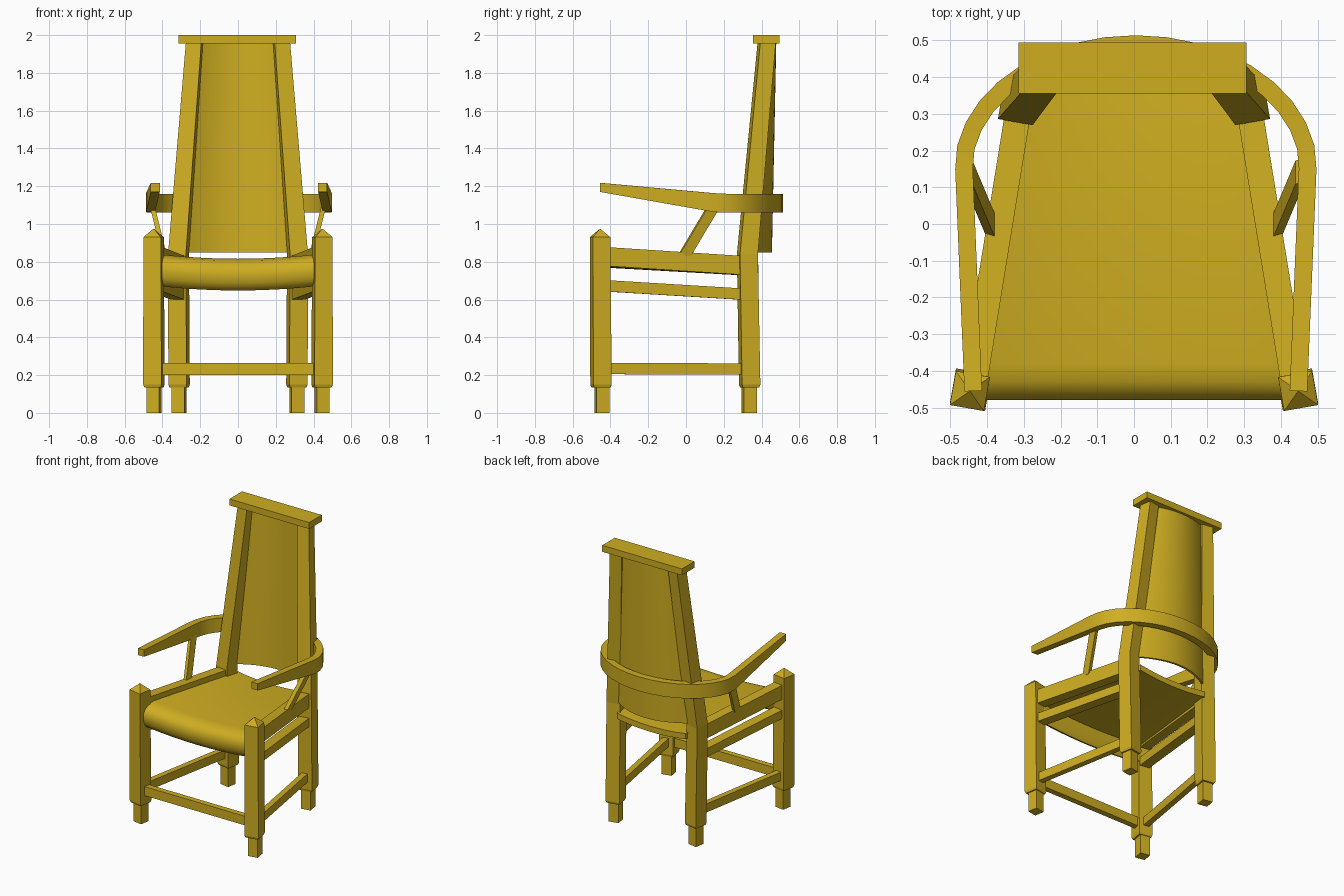
import bpy, bmesh, math
from mathutils import Vector

if "Cube" in bpy.data.objects:
    bpy.data.objects.remove(bpy.data.objects["Cube"])

wood = bpy.data.materials.new("wood")
wood.diffuse_color = (0.62, 0.42, 0.015, 1)
wood.use_nodes = True
wood.node_tree.nodes["Principled BSDF"].inputs["Base Color"].default_value = wood.diffuse_color
TURN = math.radians(-10)   # legs are twisted to follow the tapering seat


def loft(name, rings, mirror=False, smooth=False):
    """Skin a list of equal-length point rings and cap both ends."""
    bm = bmesh.new()
    vs = [[bm.verts.new(p) for p in r] for r in rings]
    n = len(rings[0])
    for a, b in zip(vs, vs[1:]):
        for i in range(n):
            j = (i + 1) % n
            bm.faces.new((a[i], a[j], b[j], b[i]))
    bm.faces.new(vs[0][::-1])
    bm.faces.new(vs[-1])
    bmesh.ops.remove_doubles(bm, verts=bm.verts, dist=1e-5)
    bmesh.ops.recalc_face_normals(bm, faces=bm.faces)
    me = bpy.data.meshes.new(name)
    bm.to_mesh(me)
    bm.free()
    me.materials.append(wood)
    ob = bpy.data.objects.new(name, me)
    bpy.context.collection.objects.link(ob)
    if mirror:
        m = ob.modifiers.new("mirror", 'MIRROR')
        m.use_mirror_merge = False
    if smooth:
        bpy.ops.object.select_all(action='DESELECT')
        ob.select_set(True)
        bpy.context.view_layer.objects.active = ob
        bpy.ops.object.shade_smooth_by_angle(angle=math.radians(35))
    return ob


def square(x, y, z, s, turn=TURN):
    """Twisted horizontal square ring."""
    h = s / 2
    c, k = math.cos(turn), math.sin(turn)
    return [(x + a * c - b * k, y + a * k + b * c, z)
            for a, b in ((-h, -h), (h, -h), (h, h), (-h, h))]


def bar(name, a, b, width, height, mirror=False):
    """Rail from a to b with upright end faces."""
    a, b = Vector(a), Vector(b)
    d = b - a
    side = Vector((d.y, -d.x, 0)).normalized() * width / 2
    up = Vector((0, 0, height / 2))
    return loft(name, [[p - side - up, p + side - up, p + side + up, p - side + up]
                       for p in (a, b)], mirror)


# legs with narrower feet
loft("front_leg", [square(-0.445, -0.45, 0.135, 0.088), square(-0.445, -0.45, 0.15, 0.098),
                   square(-0.447, -0.455, 0.93, 0.094), square(-0.447, -0.455, 0.975, 0.001)], True)
loft("front_foot", [square(-0.445, -0.445, 0, 0.069), square(-0.445, -0.445, 0.16, 0.069)], True)
loft("back_leg", [square(-0.312, 0.337, 0.135, 0.088), square(-0.312, 0.337, 0.15, 0.098),
                  square(-0.315, 0.325, 0.84, 0.096), square(-0.228, 0.427, 1.96, 0.083)], True)
loft("back_foot", [square(-0.312, 0.335, 0, 0.069), square(-0.312, 0.335, 0.16, 0.069)], True)

# side rails and stretchers
bar("seat_side_rail", (-0.435, -0.43, 0.828), (-0.315, 0.31, 0.78), 0.07, 0.10, True)
bar("lower_side_rail", (-0.435, -0.43, 0.673), (-0.315, 0.31, 0.628), 0.07, 0.06, True)
bar("side_stretcher", (-0.445, -0.43, 0.235), (-0.315, 0.31, 0.232), 0.04, 0.06, True)
bar("front_stretcher", (-0.43, -0.45, 0.233), (0.43, -0.45, 0.233), 0.04, 0.064)

# dished seat with rolled front edge
profile = [(0.385, 0.785), (-0.38, 0.838), (-0.43, 0.828), (-0.46, 0.81), (-0.477, 0.78),
           (-0.48, 0.745), (-0.472, 0.71), (-0.455, 0.682), (-0.43, 0.67), (-0.415, 0.69),
           (-0.41, 0.79), (0.385, 0.745)]


def seat_half(y):
    return 0.405 if y < -0.4 else 0.405 - (y + 0.4) * 0.175


seat_rings = []
for i in range(13):
    u = -1 + i / 6
    seat_rings.append([(u * seat_half(y), y, z - 0.022 * (1 - u * u)) for y, z in profile])
loft("seat", seat_rings, smooth=True)

# curved back panel, tapering upwards
panel_rings = []
for i in range(17):
    u = -1 + i / 8
    bow = 1 - u * u
    yb, yt = 0.36 + 0.095 * bow, 0.438 + 0.04 * bow
    panel_rings.append([(u * 0.28, yb - 0.015, 0.85), (u * 0.28, yb, 0.85),
                        (u * 0.20, yt, 1.96), (u * 0.20, yt - 0.015, 1.96)])
loft("back_panel", panel_rings, smooth=True)

# cap rail
loft("top_rail", [[(x, 0.355, 1.955), (x, 0.495, 1.955), (x, 0.495, 2.0), (x, 0.355, 2.0)]
                  for x in (-0.315, 0.307)])

# wraparound arm: centre path (x, y, bottom, top)
half = [(-0.443, -0.455, 1.17, 1.218), (-0.468, 0.15, 1.063, 1.163)]
for deg in range(170, 89, -10):
    t = math.radians(deg)
    half.append((0.47 * math.cos(t), 0.15 + 0.34 * math.sin(t), 1.06, 1.16))
path = half + [(-x, y, b, t) for x, y, b, t in half[-2::-1]]
arm_rings = []
for i, (x, y, b, t) in enumerate(path):
    p, q = path[max(i - 1, 0)], path[min(i + 1, len(path) - 1)]
    n = Vector((q[1] - p[1], p[0] - q[0])).normalized() * 0.024
    arm_rings.append([(x + 0.005 - n.x, y - n.y, b), (x + 0.005 + n.x, y + n.y, b),
                      (x + 0.005 + n.x, y + n.y, t), (x + 0.005 - n.x, y - n.y, t)])
loft("arm_band", arm_rings, smooth=True)

# slanted arm supports
loft("arm_support", [[(x - 0.013, y - 0.028, z), (x + 0.013, y - 0.036, z),
                      (x + 0.013, y + 0.028, z), (x - 0.013, y + 0.036, z)]
                     for x, y, z in ((-0.388, -0.01, 0.83), (-0.453, 0.145, 1.09))], True)
